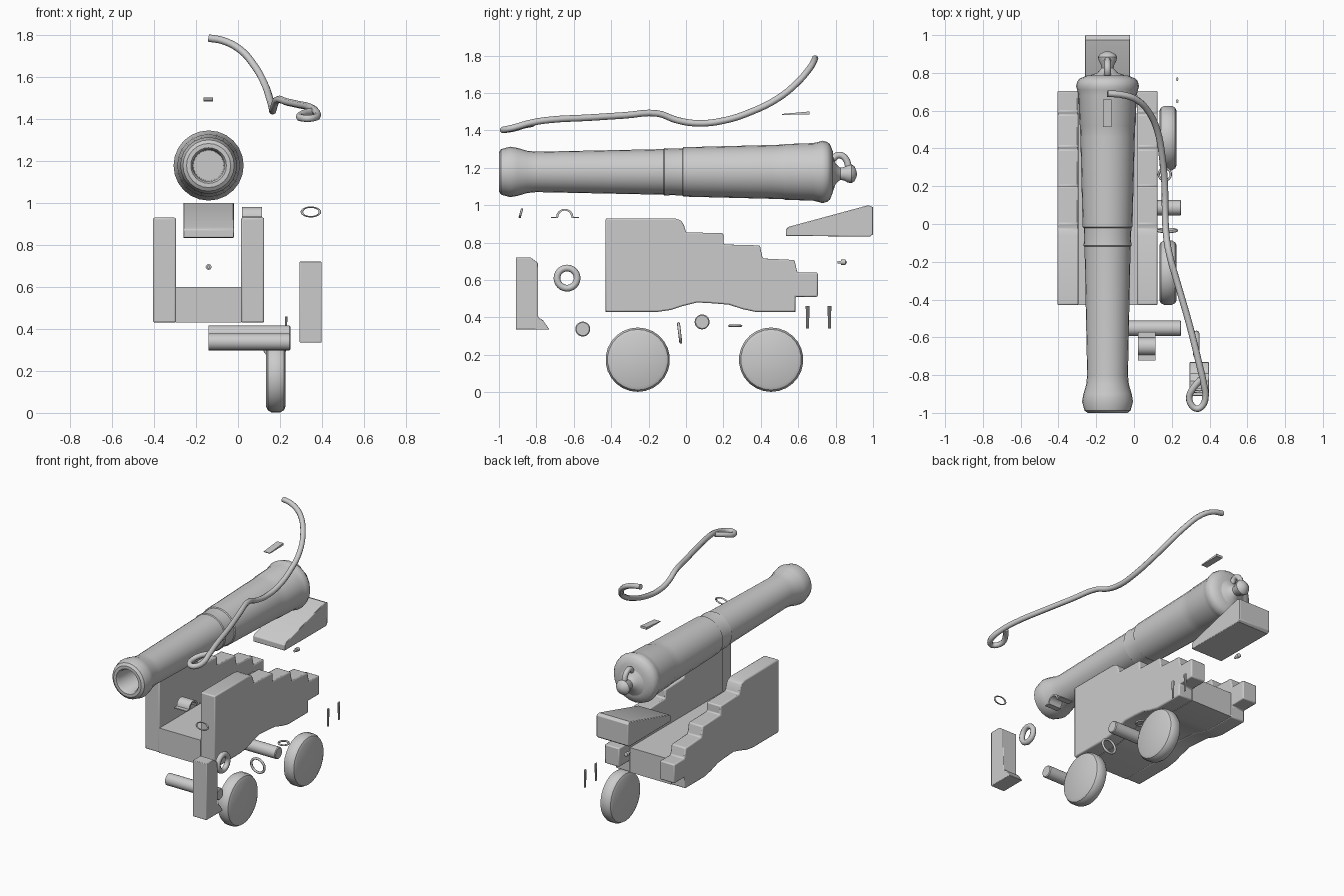
import bpy, bmesh, math
from mathutils import Vector, Matrix

CX = -0.14  # centre line of barrel and carriage


def finish(name, bm, smooth=True, bevel=0, angle=35):
    bmesh.ops.recalc_face_normals(bm, faces=bm.faces[:])
    me = bpy.data.meshes.new(name)
    bm.to_mesh(me)
    bm.free()
    ob = bpy.data.objects.new(name, me)
    bpy.context.collection.objects.link(ob)
    if bevel:
        m = ob.modifiers.new("bevel", 'BEVEL')
        m.width = bevel
        m.segments = 2
        m.limit_method = 'ANGLE'
        m.angle_limit = math.radians(40)
    if smooth:
        bpy.ops.object.select_all(action='DESELECT')
        bpy.context.view_layer.objects.active = ob
        ob.select_set(True)
        bpy.ops.object.shade_smooth_by_angle(angle=math.radians(angle))
    return ob


def extrude_x(name, pts, x0, x1, bevel=0.0, smooth=True):
    """Side profile of (y, z) points extruded along x."""
    bm = bmesh.new()
    f = bm.faces.new([bm.verts.new((x0, y, z)) for y, z in pts])
    r = bmesh.ops.extrude_face_region(bm, geom=[f])
    bmesh.ops.translate(bm, vec=(x1 - x0, 0, 0),
                        verts=[v for v in r['geom'] if isinstance(v, bmesh.types.BMVert)])
    return finish(name, bm, smooth, bevel)


def revolve(name, prof, loc, axis, n=24):
    """Profile of (distance along axis, radius) turned about the x or y axis."""
    bm = bmesh.new()
    vs = [bm.verts.new((r, 0, d)) for d, r in prof]
    es = [bm.edges.new(p) for p in zip(vs, vs[1:])]
    bmesh.ops.spin(bm, geom=vs + es, cent=(0, 0, 0), axis=(0, 0, 1),
                   angle=2 * math.pi, steps=n)
    bmesh.ops.remove_doubles(bm, verts=bm.verts[:], dist=1e-4)
    rot = Matrix.Rotation(math.pi / 2, 4, 'Y') if axis == 'x' else Matrix.Rotation(-math.pi / 2, 4, 'X')
    bm.transform(Matrix.Translation(loc) @ rot)
    return finish(name, bm)


def ring(name, loc, R, r, rot=(0, 0, 0), scale=(1, 1, 1)):
    bpy.ops.mesh.primitive_torus_add(location=loc, rotation=rot, major_radius=R, minor_radius=r,
                                     major_segments=24, minor_segments=8)
    ob = bpy.context.object
    ob.name = name
    ob.scale = scale
    bpy.ops.object.shade_smooth()
    return ob


def tube(name, pts, r):
    cu = bpy.data.curves.new(name, 'CURVE')
    cu.dimensions = '3D'
    cu.bevel_depth = r
    cu.bevel_resolution = 2
    cu.use_fill_caps = True
    cu.resolution_u = 4
    sp = cu.splines.new('BEZIER')
    sp.bezier_points.add(len(pts) - 1)
    for b, p in zip(sp.bezier_points, pts):
        b.co = p
        b.handle_left_type = b.handle_right_type = 'AUTO'
    ob = bpy.data.objects.new(name, cu)
    bpy.context.collection.objects.link(ob)
    return ob


# barrel with bore, muzzle swell, reinforce steps and breech rim
revolve("barrel", [(-0.65, 0), (-0.65, 0.072), (-0.985, 0.076), (-1.0, 0.085), (-1.0, 0.105),
                   (-0.988, 0.122), (-0.94, 0.135), (-0.90, 0.128), (-0.85, 0.113), (-0.80, 0.108),
                   (-0.12, 0.122), (-0.115, 0.127), (-0.08, 0.124), (-0.02, 0.126), (-0.015, 0.132),
                   (0.46, 0.144), (0.52, 0.146), (0.53, 0.149), (0.68, 0.154), (0.71, 0.161),
                   (0.73, 0.167), (0.755, 0.16), (0.77, 0.148), (0.785, 0.11), (0.79, 0)],
        (CX, 0, 1.178), 'y', 24)

# knob and rope loop behind the breech
revolve("breech_knob", [(0.77, 0.11), (0.79, 0.085), (0.80, 0.055), (0.825, 0.032), (0.845, 0.036),
                        (0.865, 0.047), (0.885, 0.05), (0.90, 0.04), (0.912, 0.015), (0.914, 0)],
        (CX, 0, 1.168), 'y', 20)
tube("breech_loop", [(CX, 0.775, 1.235), (CX, 0.815, 1.268), (CX, 0.85, 1.252), (CX, 0.872, 1.195)], 0.018)

# carriage: stepped cheeks either side of a floor, sharing the arched underside
under = [(0.585, 0.43), (0.37, 0.43), (0.30, 0.445), (0.23, 0.468), (0.15, 0.475), (0.06, 0.48),
         (-0.02, 0.46), (-0.08, 0.44), (-0.15, 0.43), (-0.43, 0.43)]
top = [(-0.43, 0.93), (-0.06, 0.93), (-0.025, 0.918), (-0.01, 0.89), (0, 0.855), (0.20, 0.85),
       (0.202, 0.79), (0.395, 0.785), (0.41, 0.715), (0.58, 0.707), (0.595, 0.64), (0.705, 0.64),
       (0.705, 0.51), (0.585, 0.51)]
for side, s in (("left", -1), ("right", 1)):
    extrude_x(side + "_cheek", under + top, CX + s * 0.155, CX + s * 0.265, 0.008)
extrude_x("carriage_floor", under + [(-0.43, 0.60), (0.585, 0.60)], CX - 0.157, CX + 0.157)

# elevating wedge and its small bolt
extrude_x("elevating_wedge", [(0.535, 0.835), (0.535, 0.872), (0.55, 0.885), (0.975, 1.0), (1.0, 0.99),
                              (1.0, 0.845), (0.985, 0.833)], CX - 0.12, CX + 0.12, 0.004)
revolve("wedge_bolt", [(0.81, 0), (0.81, 0.008), (0.828, 0.008), (0.83, 0.014), (0.852, 0.014), (0.86, 0)],
        (CX, 0, 0.695), 'y', 12)

# wheels on one side
for name, y in (("front_wheel", -0.258), ("rear_wheel", 0.455)):
    revolve(name, [(-0.046, 0), (-0.046, 0.145), (-0.038, 0.162), (-0.02, 0.172), (0.02, 0.172),
                   (0.038, 0.162), (0.046, 0.145), (0.046, 0)], (0.18, y, 0.174), 'x', 26)

# half axles
for name, y, z in (("front_axle", -0.552, 0.338), ("rear_axle", 0.086, 0.376)):
    revolve(name, [(CX, 0), (CX, 0.04), (0.245, 0.04), (0.25, 0.035), (0.25, 0)], (0, y, z), 'x', 20)

# stepped bracket block
extrude_x("bracket_block", [(-0.91, 0.335), (-0.91, 0.72), (-0.83, 0.72), (-0.79, 0.69), (-0.79, 0.40),
                            (-0.765, 0.385), (-0.73, 0.335)], 0.293, 0.398, 0.004)

# arched trunnion strap
arch = [(a * math.pi / 8) for a in range(9)]
outer = [(-0.648 - 0.046 * math.cos(a), 0.938 + 0.043 * math.sin(a)) for a in arch]
inner = [(-0.648 - 0.036 * math.cos(a), 0.931 + 0.040 * math.sin(a)) for a in arch]
extrude_x("trunnion_strap", [(-0.722, 0.931), (-0.722, 0.938)] + outer + [(-0.572, 0.938), (-0.572, 0.931)]
          + inner[::-1], 0.02, 0.115)

# vent cover above the barrel
extrude_x("vent_cover", [(0.513, 1.483), (0.513, 1.488), (0.66, 1.501), (0.66, 1.485)],
          CX - 0.024, CX + 0.022, smooth=False)

# loose rings
ring("thick_ring", (0.33, -0.636, 0.61), 0.054, 0.018, (0, math.pi / 2, 0))
ring("muzzle_ring", (0.347, -0.883, 0.957), 0.043, 0.006, (math.radians(75), 0, 0), (1, 0.55, 1))
ring("upright_ring", (0.175, -0.034, 0.317), 0.05, 0.008, (math.radians(97), 0, 0))
ring("flat_ring", (0.163, 0.263, 0.355), 0.032, 0.006)

# axle pins
for name, y in (("front_pin", 0.65), ("rear_pin", 0.767)):
    bm = bmesh.new()
    for s in (-1, 1):
        bmesh.ops.create_cone(bm, cap_ends=True, segments=8, radius1=0.004, radius2=0.006, depth=0.12,
                              matrix=Matrix.Translation((0.229, y + s * 0.004, 0.40)))
    finish(name, bm)

# breech rope with an eye at its end
tube("breech_rope", [(CX, 0.69, 1.785), (-0.07, 0.685, 1.772), (0.01, 0.66, 1.73), (0.08, 0.59, 1.65),
                     (0.125, 0.49, 1.57), (0.15, 0.35, 1.50), (0.163, 0.20, 1.452), (0.165, 0.06, 1.438),
                     (0.17, -0.05, 1.455), (0.185, -0.15, 1.49), (0.235, -0.33, 1.48), (0.29, -0.52, 1.468),
                     (0.345, -0.74, 1.455), (0.368, -0.84, 1.438), (0.378, -0.92, 1.415), (0.36, -0.965, 1.405),
                     (0.332, -0.978, 1.402), (0.302, -0.955, 1.405), (0.293, -0.915, 1.412),
                     (0.31, -0.875, 1.425), (0.355, -0.82, 1.436)], 0.0175)
